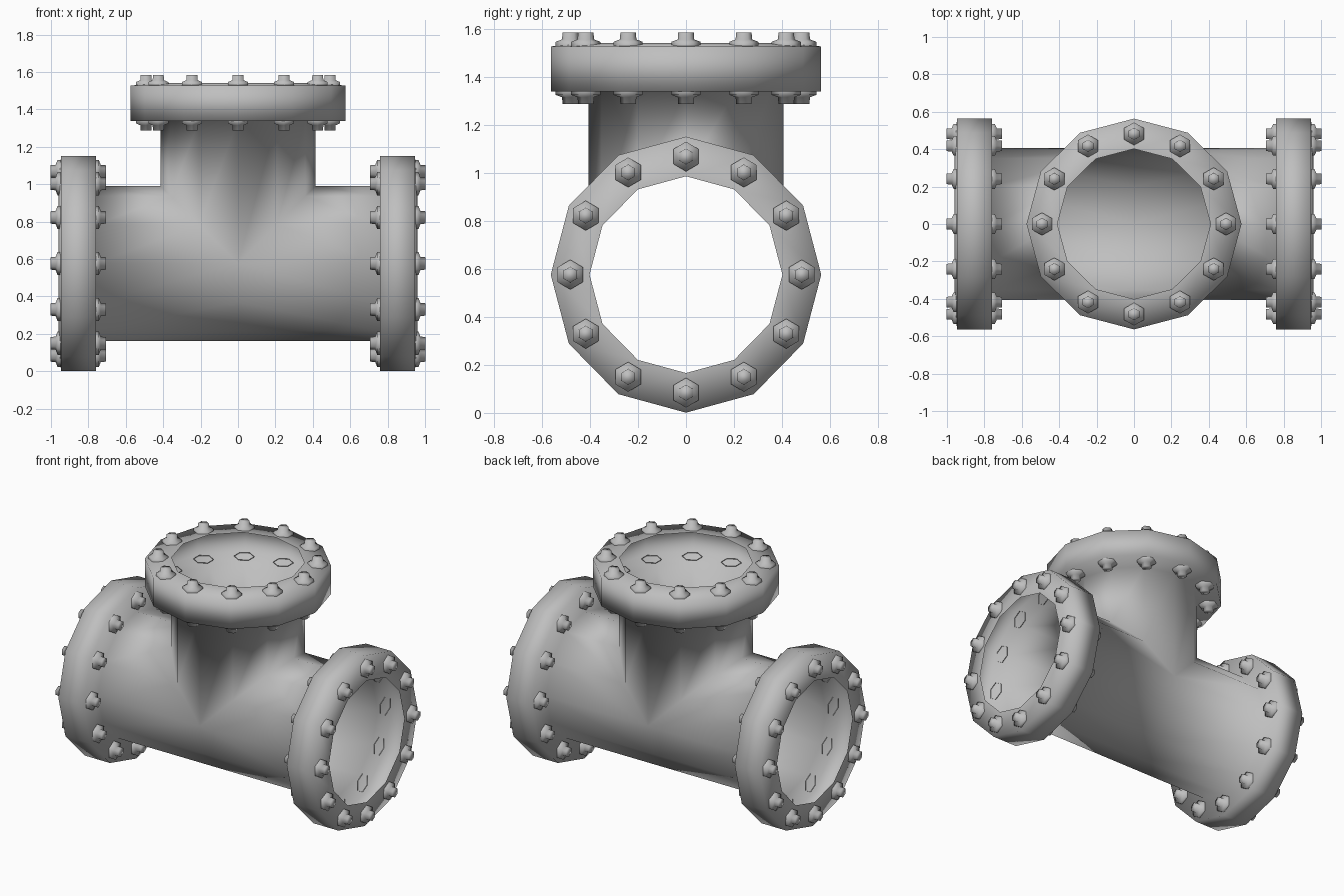
import bpy, bmesh
from math import sin, cos, radians
from mathutils import Vector

if "Cube" in bpy.data.objects:
    bpy.data.objects.remove(bpy.data.objects["Cube"], do_unlink=True)

SIDES = 12
PIPE_R, FLANGE_R, HOLE_R, BOLT_R = 0.415, 0.575, 0.41, 0.492
BACK, FRONT = 0.758, 0.946          # flange faces, measured from the centre
CENTRE = Vector((0, 0, 0.576))
X, Y, Z = Vector((1, 0, 0)), Vector((0, 0.98, 0)), Vector((0, 0, 1))

steel = bpy.data.materials.new("grey_steel")
steel.use_nodes = True
colour = (0.52, 0.52, 0.52, 1)
steel.diffuse_color = colour
steel.node_tree.nodes["Principled BSDF"].inputs["Base Color"].default_value = colour

# Each arm: name, axis, two cross directions, and how far it starts at an angle
ARMS = [
    ("left", X, Y, Z, lambda a: max(0, sin(a)), 0),
    ("right", -X, Y, Z, lambda a: max(0, sin(a)), 0),
    ("top", Z, X, Y, lambda a: abs(cos(a)), 0.005),
]


def angles(n, start=0):
    return [radians(start + 360 * i / n) for i in range(n)]


def bridge(bm, a, b):
    for i in range(len(a)):
        j = (i + 1) % len(a)
        bm.faces.new((a[i], a[j], b[j], b[i]))


def finish(bm, name):
    bmesh.ops.remove_doubles(bm, verts=bm.verts, dist=0.0005)
    bmesh.ops.recalc_face_normals(bm, faces=bm.faces)
    mesh = bpy.data.meshes.new(name)
    bm.to_mesh(mesh)
    bm.free()
    mesh.materials.append(steel)
    mesh.shade_smooth()
    obj = bpy.data.objects.new(name, mesh)
    bpy.context.collection.objects.link(obj)


# Pipe body: three mitred arms, each ending in a hollow flange
bm = bmesh.new()
for name, n, u, v, start, shift in ARMS:
    turn = angles(SIDES)

    def ring(radius, height):
        return [bm.verts.new(CENTRE + n * height(a) + radius * (u * cos(a) + v * sin(a)))
                for a in turn]

    rings = [ring(PIPE_R, lambda a: PIPE_R * start(a))]
    for r, h in [(PIPE_R, BACK), (FLANGE_R, BACK), (FLANGE_R, FRONT), (HOLE_R, FRONT + 0.014)]:
        rings.append(ring(r, lambda a: h + shift))
    for a, b in zip(rings, rings[1:]):
        bridge(bm, a, b)
finish(bm, "pipe_tee_body")


# Hexagonal bolt: open base, sloping collar, narrow head
def add_bolt(bm, base, out, u, v):
    rings = []
    for r, h in [(0.062, -0.004), (0.062, 0.014), (0.035, 0.024), (0.033, 0.052)]:
        rings.append([bm.verts.new(base + out * h + r * (u * cos(a) + v * sin(a)))
                      for a in angles(6, 30)])
    for a, b in zip(rings, rings[1:]):
        bridge(bm, a, b)
    bm.faces.new(rings[-1])


# A circle of bolts on both faces of every flange
for name, n, u, v, start, shift in ARMS:
    for side, h, out in [("outer", FRONT + 0.005, n), ("inner", BACK, -n)]:
        bm = bmesh.new()
        for a in angles(SIDES):
            base = CENTRE + n * (h + shift) + BOLT_R * (u * cos(a) + v * sin(a))
            add_bolt(bm, base, out, u, v)
        finish(bm, f"{name}_{side}_bolts")
